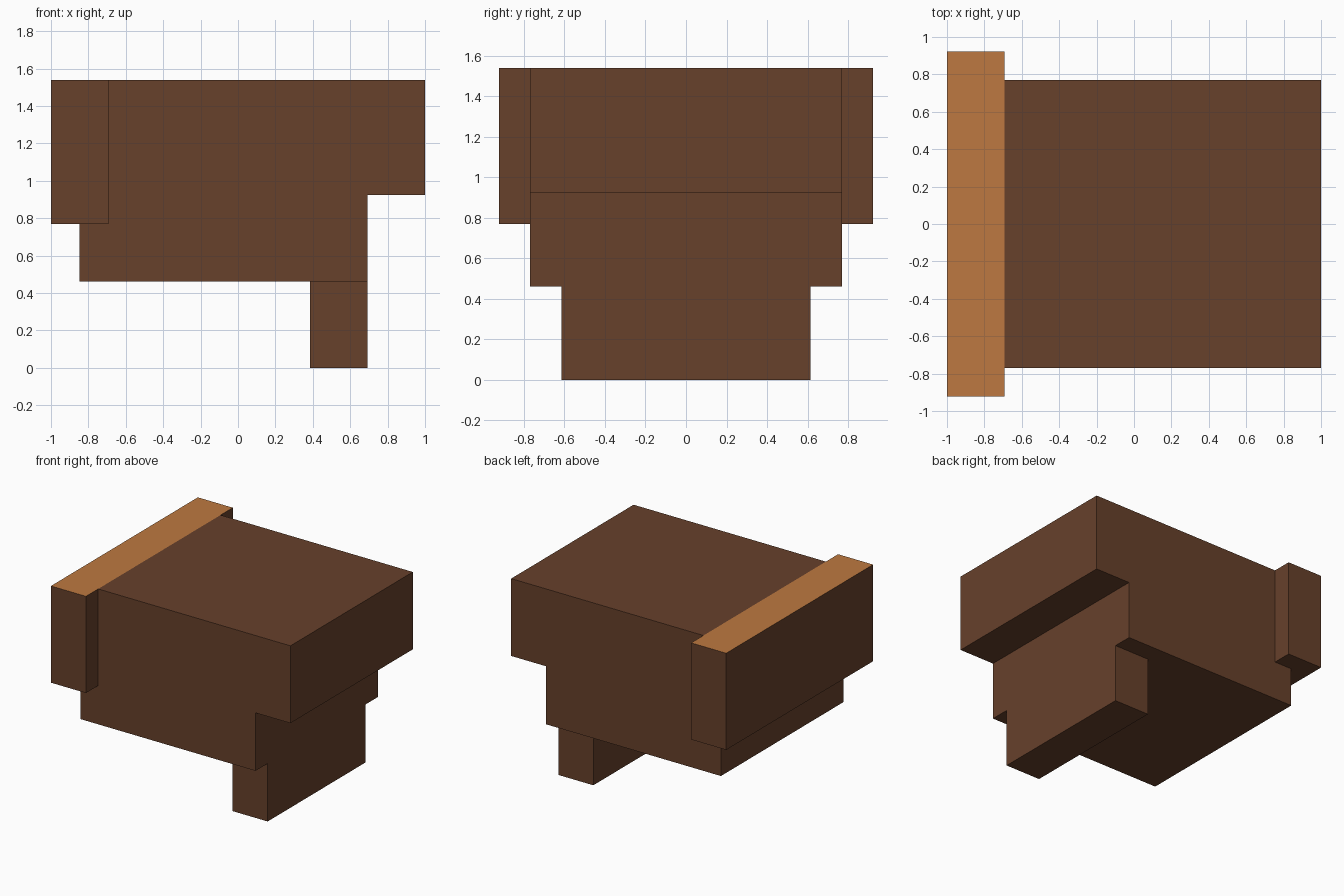
import bpy
import bmesh

if "Cube" in bpy.data.objects:
    bpy.data.objects.remove(bpy.data.objects["Cube"], do_unlink=True)

U = 1 / 13  # grid unit shared by all parts


def material(name, rgb):
    mat = bpy.data.materials.new(name)
    mat.use_nodes = True
    color = (*rgb, 1)
    mat.diffuse_color = color
    mat.node_tree.nodes["Principled BSDF"].inputs["Base Color"].default_value = color
    return mat


brown = material("dark brown", (0.135, 0.052, 0.024))
tan = material("light tan", (0.51, 0.19, 0.052))


def extrusion(name, profile, half_width, mats):
    """Extrude an (x, z) profile along y, in grid units."""
    bm = bmesh.new()
    verts = [bm.verts.new((x * U, -half_width * U, z * U)) for x, z in profile]
    face = bm.faces.new(verts)
    ext = bmesh.ops.extrude_face_region(bm, geom=[face])
    moved = [v for v in ext["geom"] if isinstance(v, bmesh.types.BMVert)]
    bmesh.ops.translate(bm, verts=moved, vec=(0, 2 * half_width * U, 0))
    bmesh.ops.recalc_face_normals(bm, faces=bm.faces)
    mesh = bpy.data.meshes.new(name)
    bm.to_mesh(mesh)
    bm.free()
    for mat in mats:
        mesh.materials.append(mat)
    obj = bpy.data.objects.new(name, mesh)
    bpy.context.collection.objects.link(obj)
    return obj


def rectangle(x0, x1, z0, z1):
    return [(x0, z0), (x1, z0), (x1, z1), (x0, z1)]


# Main block: overhang at one end, notch for the wide band at the other
extrusion("body", [(-11, 6), (9, 6), (9, 12), (13, 12), (13, 20),
                   (-9, 20), (-9, 10), (-11, 10)], 10, [brown])

# Block hanging below the body
extrusion("lower_block", rectangle(5, 9, 0, 6), 8, [brown])

# Wide end band with a light top face
band = extrusion("end_band", rectangle(-13, -9, 10, 20), 12, [brown, tan])
for poly in band.data.polygons:
    poly.material_index = 1 if poly.normal.z > 0.9 else 0
